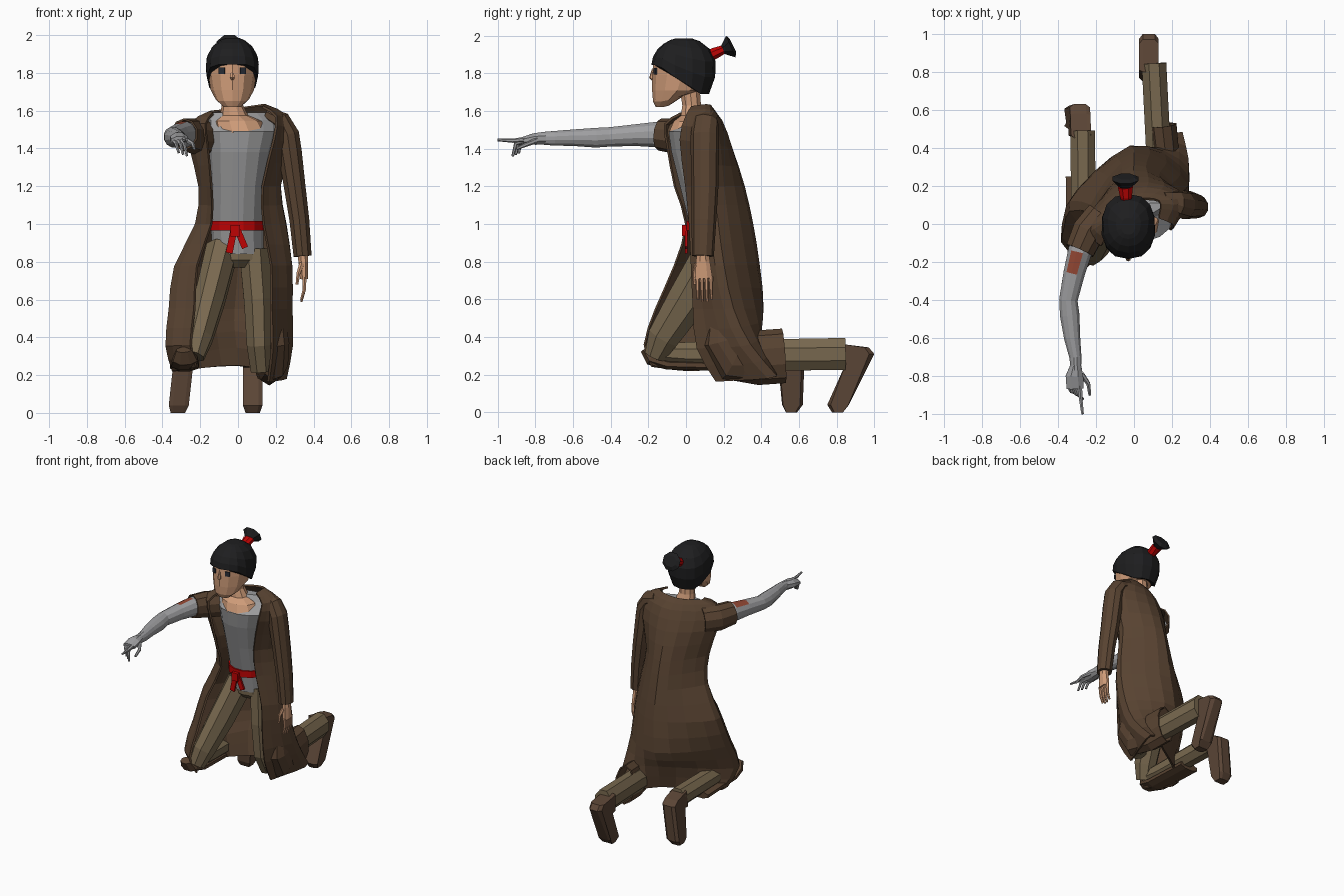
import bpy, bmesh, math
from mathutils import Vector

def mat(name, r, g, b):
    m = bpy.data.materials.new(name)
    m.diffuse_color = (r, g, b, 1)
    return m

COAT = mat("brown_cloth", .098, .056, .031)
BOOT = mat("boot_leather", .105, .060, .037)
PANTS = mat("khaki_cloth", .19, .14, .078)
SHIRT = mat("grey_cloth", .33, .33, .335)
METAL = mat("grey_metal", .35, .35, .36)
SKIN = mat("skin", .62, .33, .19)
HAIR = mat("black_hair", .013, .013, .014)
RED = mat("red_cloth", .52, .001, .001)
RUST = mat("rust_patch", .30, .065, .035)
EYE = mat("dark_eye", .02, .025, .035)

def loft(name, rings, m, closed=True, cap=True):
    bm = bmesh.new()
    vs = [[bm.verts.new(p) for p in r] for r in rings]
    n = len(rings[0])
    for a, b in zip(vs, vs[1:]):
        for i in range(n if closed else n - 1):
            j = (i + 1) % n
            bm.faces.new((a[i], a[j], b[j], b[i]))
    if cap:
        bm.faces.new(vs[0])
        bm.faces.new(vs[-1])
    bmesh.ops.recalc_face_normals(bm, faces=bm.faces)
    me = bpy.data.meshes.new(name)
    bm.to_mesh(me)
    bm.free()
    me.materials.append(m)
    ob = bpy.data.objects.new(name, me)
    bpy.context.collection.objects.link(ob)
    return ob

def tube(name, pts, m, n=10, cap=True):
    """Elliptical sections along a path of (x, y, z, width radius, depth radius)."""
    P = [Vector(p[:3]) for p in pts]
    rings = []
    for i, p in enumerate(pts):
        t = (P[min(i + 1, len(P) - 1)] - P[max(i - 1, 0)]).normalized()
        u = (Vector((1, 0, 0)) - t * t.x).normalized()
        v = t.cross(u)
        rings.append([P[i] + u * p[3] * math.cos(a) + v * p[4] * math.sin(a)
                      for a in (2 * math.pi * (k + .5) / n for k in range(n))])
    return loft(name, rings, m, True, cap)

def stack(name, rows, m, n=12, cap=True):
    """Level elliptical rings of (z, cx, cy, rx, ry), a vertex facing front."""
    return loft(name, [[(cx + rx * math.cos(a), cy + ry * math.sin(a), z)
                        for a in (2 * math.pi * k / n for k in range(n))]
                       for z, cx, cy, rx, ry in rows], m, True, cap)

def catmull(pts, k):
    P = [Vector(p) for p in pts]
    P = [2 * P[0] - P[1]] + P + [2 * P[-1] - P[-2]]
    out = []
    for a, b, c, d in zip(P, P[1:], P[2:], P[3:]):
        for i in range(k):
            t = i / k
            out.append(.5 * (2 * b + (c - a) * t + (2 * a - 5 * b + 4 * c - d) * t * t
                             + (3 * b - a - 3 * c + d) * t ** 3))
    return out + [P[-2]]

def solid(ob, t):
    md = ob.modifiers.new("thickness", "SOLIDIFY")
    md.thickness = t
    md.offset = 0

def box(name, loc, size, m, rz=0, ry=0):
    bpy.ops.mesh.primitive_cube_add(size=1, location=loc, rotation=(0, ry, rz))
    ob = bpy.context.object
    ob.name = name
    ob.scale = size
    ob.data.materials.append(m)

# Coat: open shell, each ring from right front edge round the back to left front edge
rings = [
    [(-.13, -.03, 1.585), (-.14, .03, 1.595), (-.01, .12, 1.61), (.13, .12, 1.63), (.13, .03, 1.62)],
    [(-.17, -.11, 1.53), (-.25, -.02, 1.53), (0, .18, 1.54), (.25, .13, 1.565), (.20, .0, 1.57)],
    [(-.16, -.10, 1.42), (-.25, .02, 1.40), (0, .24, 1.40), (.27, .14, 1.42), (.19, -.03, 1.45)],
    [(-.14, -.06, 1.2), (-.20, .06, 1.2), (0, .305, 1.2), (.22, .15, 1.2), (.13, .0, 1.2)],
    [(-.14, .0, 1.0), (-.22, .1, 1.0), (0, .35, 1.0), (.25, .17, 1.0), (.135, .02, 1.0)],
    [(-.215, -.06, .78), (-.33, .12, .77), (0, .385, .78), (.28, .2, .78), (.175, .03, .78)],
    [(-.23, -.16, .55), (-.36, .05, .55), (-.02, .405, .55), (.28, .25, .55), (.175, .04, .55)],
    [(-.25, -.22, .36), (-.375, -.03, .36), (-.02, .36, .43), (.28, .34, .36), (.18, .06, .34)],
    [(-.22, -.18, .245), (-.34, .06, .22), (0, .31, .25), (.25, .48, .19), (.16, .16, .165)],
]
rows = [catmull(r, 4) for r in rings]
cols = [catmull(c, 2) for c in zip(*rows)]
solid(loft("coat", list(zip(*cols)), COAT, False, False), .014)

# Coat cloth wrapped round the left knee, and the strip under the right knee
solid(tube("left_coat_wrap", [(.20, .20, .48, .05, .08), (.205, .20, .38, .065, .10),
      (.19, .25, .29, .075, .12), (.165, .38, .29, .07, .14), (.15, .52, .30, .072, .14)],
      COAT, 10, False), .01)
tube("right_coat_underside", [(-.285, -.215, .335, .045, .03), (-.28, -.185, .285, .07, .04),
     (-.28, -.10, .255, .08, .03), (-.285, .25, .245, .08, .028)], COAT, 8)

# Sleeves: full on the left, torn off short on the right
tube("left_sleeve", [(.15, .12, 1.575, .045, .05), (.225, .105, 1.54, .058, .07), (.262, .10, 1.47, .066, .075),
     (.275, .10, 1.38, .066, .075), (.30, .10, 1.2, .06, .072), (.325, .095, 1.02, .055, .066),
     (.342, .09, .83, .05, .058)], COAT, 10)
solid(tube("right_torn_sleeve", [(-.17, .05, 1.46, .08, .09), (-.24, -.04, 1.465, .085, .09),
      (-.285, -.14, 1.475, .075, .08)], COAT, 10, False), .01)

# Shirt, its shoulders turned with the pointing arm, and belt
shirt = stack("shirt", [(.84, .0, .17, .135, .13), (1.0, -.005, .15, .14, .135), (1.2, 0, .10, .145, .135),
      (1.38, .01, .05, .165, .13), (1.49, .02, .03, .185, .125), (1.55, .02, .055, .18, .06),
      (1.59, .01, .055, .14, .035)], SHIRT, 14)
for v in shirt.data.vertices:
    if v.co.z > 1.52:
        v.co.y += .3 * v.co.x
stack("belt", [(.965, -.005, .15, .148, .15), (1.015, -.005, .15, .148, .15)], RED, 14)
box("belt_knot", (-.015, -.005, .965), (.05, .03, .06), RED)
box("belt_end_right", (-.035, .002, .905), (.036, .014, .12), RED, 0, .2)
box("belt_end_left", (.018, .002, .92), (.034, .014, .10), RED, 0, -.4)

# Chest skin and neck
stack("neck", [(1.485, .015, .02, .14, .117), (1.545, -.005, .02, .13, .09), (1.575, -.02, .035, .075, .065),
      (1.63, -.03, .03, .056, .052), (1.72, -.03, .02, .056, .056)], SKIN, 10)

# Head, with jaw rising toward the back, nose and eyes
HX = -.03
head = stack("head", [(1.62, HX, -.125, .045, .035), (1.65, HX, -.09, .088, .085), (1.71, HX, -.045, .115, .135),
      (1.79, HX, -.022, .127, .158), (1.88, HX, -.02, .126, .152), (1.94, HX, -.01, .09, .11)], SKIN, 12)
for v in head.data.vertices:
    if v.co.z < 1.7:
        v.co.z += max(0, v.co.y + .12) * .3
tube("nose", [(HX, -.178, 1.82, .006, .004), (HX, -.184, 1.775, .014, .012), (HX, -.178, 1.765, .008, .005)], SKIN, 6)
for s in (-1, 1):
    box("eye", (HX + s * .056, -.164, 1.812), (.032, .008, .034), EYE, s * .33)

# Hair cap: hairline high in front, dropping to the nape
hair = []
for i in range(6):
    ring = []
    for k in range(14):
        a = 2 * math.pi * (k + .5) / 14
        c, s = math.cos(a), math.sin(a)
        zb = 1.845 - .155 * min(max((s + .75) / 1.25, 0), 1)
        z = zb + (1.985 - zb) * math.sin(i / 5 * math.pi / 2)
        q = (z - 1.84) / (.15 if z > 1.84 else .24)
        r = math.sqrt(max(1 - q * q, .02))
        ring.append((HX + .143 * r * math.copysign(abs(c) ** .85, c),
                     -.012 + .172 * r * math.copysign(abs(s) ** .85, s), z))
    hair.append(ring)
loft("hair", hair, HAIR)
tube("hair_tie", [(-.04, .11, 1.885, .026, .03), (-.042, .15, 1.905, .034, .033), (-.045, .195, 1.925, .042, .026)], RED, 8)
tube("topknot", [(-.045, .19, 1.922, .028, .02), (-.045, .238, 1.942, .075, .068), (-.045, .25, 1.948, .05, .04)], HAIR, 8)

# Mechanical right arm pointing forward, rust patch on its upper outside
arm = tube("metal_arm", [(-.26, -.02, 1.47, .06, .065), (-.285, -.15, 1.475, .065, .07),
      (-.315, -.26, 1.472, .058, .06), (-.345, -.40, 1.463, .05, .053), (-.338, -.48, 1.458, .053, .054),
      (-.325, -.60, 1.458, .044, .045), (-.308, -.70, 1.455, .033, .04), (-.305, -.77, 1.455, .028, .034)], METAL, 12)
arm.data.materials.append(RUST)
for f in arm.data.polygons:
    if -.25 < f.center.y < -.18 and f.normal.z > .6 and f.normal.x < .45:
        f.material_index = 1
tube("metal_palm", [(-.305, -.74, 1.455, .03, .036), (-.313, -.80, 1.452, .05, .034), (-.31, -.865, 1.442, .048, .022)], METAL, 8)

def finger(name, pts, r, m):
    n = len(pts) - 1
    tube(name, [(*p, r * (1 - .45 * i / n), r * (1 - .45 * i / n)) for i, p in enumerate(pts)], m, 6)

finger("metal_index_finger", [(-.285, -.85, 1.45), (-.28, -.92, 1.442), (-.27, -1.0, 1.447)], .014, METAL)
for i, x in enumerate((-.30, -.32, -.343)):
    finger("metal_finger", [(x, -.85, 1.442), (x + .015, -.905 + .012 * i, 1.425),
           (x + .03, -.92 + .016 * i, 1.36 + .008 * i)], .013, METAL)
finger("metal_thumb", [(-.275, -.79, 1.445), (-.24, -.84, 1.425), (-.232, -.90, 1.40)], .015, METAL)

# Left hand hanging at the side
tube("left_palm", [(.342, .09, .86, .032, .034), (.346, .09, .80, .028, .04), (.35, .095, .71, .022, .05)], SKIN, 8)
for i in range(4):
    y = .06 + .024 * i
    finger("left_finger", [(.352, y, .72), (.35, y + .002, .65), (.335, y + .004, .60 - .012 * (i in (1, 2)))], .013, SKIN)
finger("left_thumb", [(.338, .06, .79), (.32, .045, .74), (.312, .045, .68)], .015, SKIN)

# Trousers: seat, thighs and shins
stack("trouser_seat", [(.77, 0, .19, .12, .10), (.81, 0, .18, .16, .13), (.90, 0, .17, .13, .125)], PANTS, 12)
tube("left_thigh", [(.085, .18, .86, .085, .12), (.105, .16, .60, .08, .115), (.113, .16, .36, .072, .095),
     (.125, .19, .225, .062, .06)], PANTS, 8)
tube("left_shin", [(.13, .15, .29, .06, .08), (.125, .45, .305, .07, .09), (.105, .845, .31, .07, .092)], PANTS, 8)
tube("right_thigh", [(-.085, .16, .86, .09, .12), (-.15, .01, .60, .085, .115), (-.205, -.12, .40, .075, .09),
     (-.235, -.165, .30, .06, .06)], PANTS, 8)
tube("right_shin", [(-.245, -.16, .315, .055, .05), (-.265, 0, .31, .07, .068), (-.27, .49, .305, .07, .075)], PANTS, 8)

# Boots: side profile given a width, leaning with height and narrowing to the toe
def boot(name, prof, x0, lean, w):
    cy = sum(p[0] for p in prof) / len(prof)
    rings = [[(x0 + lean * z + s * w * f * (.72 if z < .02 else 1), cy + (y - cy) * g, z) for y, z in prof]
             for s, f, g in ((-1, 1, .82), (-1, .6, 1), (1, .6, 1), (1, 1, .82))]
    loft(name, rings, BOOT)

boot("left_boot", [(.80, .37), (.85, .36), (.97, .345), (1.0, .31), (.865, .04), (.83, 0), (.775, 0),
     (.75, .04), (.84, .24), (.80, .25)], .078, 0, .052)
boot("right_boot", [(.45, .36), (.58, .33), (.63, .30), (.62, .04), (.59, 0), (.53, 0), (.51, .04),
     (.49, .25), (.45, .25)], -.318, .11, .053)
